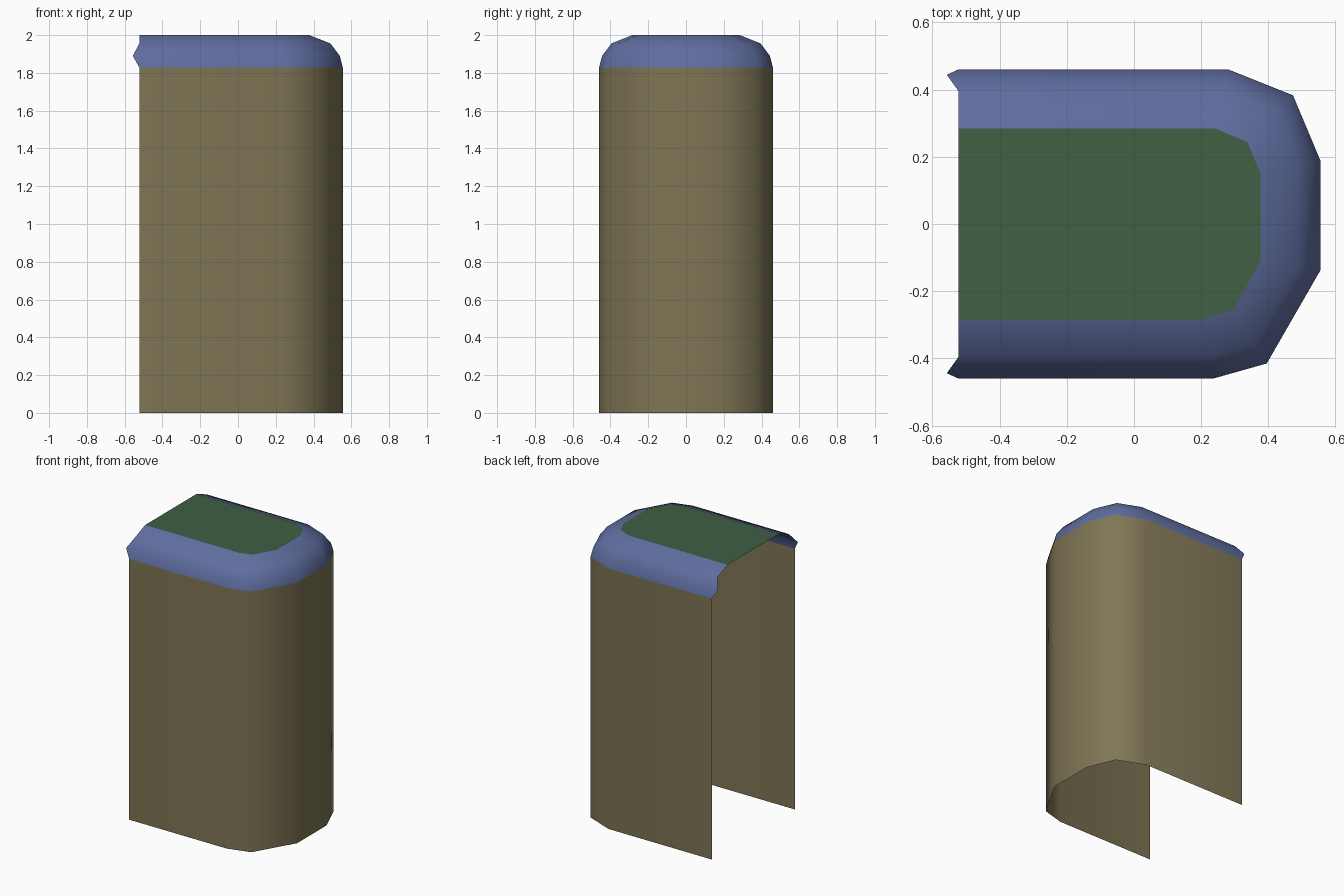
import bpy

if "Cube" in bpy.data.objects:
    bpy.data.objects.remove(bpy.data.objects["Cube"])

# Plan outlines, running from the open end on the +y side round to the -y side
OUTER = [(-0.522, 0.46), (0.28, 0.46), (0.473, 0.383), (0.555, 0.188),
         (0.555, -0.137), (0.395, -0.415), (0.235, -0.46), (-0.522, -0.46)]
INNER = [(-0.522, 0.284), (0.242, 0.284), (0.337, 0.244), (0.377, 0.15),
         (0.377, -0.11), (0.295, -0.255), (0.205, -0.284), (-0.522, -0.284)]


def ring(t, z, end_x=-0.522):
    """Blend between the outer and inner outline at height z."""
    pts = [(a[0] + (b[0] - a[0]) * t, a[1] + (b[1] - a[1]) * t, z)
           for a, b in zip(OUTER, INNER)]
    for i in (0, -1):
        pts[i] = (end_x, pts[i][1], z)
    return pts


def make_part(name, verts, faces, color, smooth):
    mesh = bpy.data.meshes.new(name)
    mesh.from_pydata(verts, [], faces)
    mesh.polygons.foreach_set("use_smooth", [smooth] * len(mesh.polygons))
    mat = bpy.data.materials.new(name + "_colour")
    mat.diffuse_color = color
    mat.use_nodes = True
    mat.node_tree.nodes["Principled BSDF"].inputs["Base Color"].default_value = mat.diffuse_color
    mesh.materials.append(mat)
    obj = bpy.data.objects.new(name, mesh)
    bpy.context.collection.objects.link(obj)
    return obj


def loft(name, rings, color):
    """Skin open strips between successive rings, facing outward."""
    n = len(OUTER)
    faces = [(r * n + i, (r + 1) * n + i, (r + 1) * n + i + 1, r * n + i + 1)
             for r in range(len(rings) - 1) for i in range(n - 1)]
    return make_part(name, sum(rings, []), faces, color, True)


# Thin wall, open at the bottom and at the -x end
loft("wall", [ring(0, 0), ring(0, 1.828)], (0.21, 0.18, 0.09, 1))

# Rounded shoulder with the flared lip at the open end
loft("rounded_rim", [ring(0, 1.828), ring(0.09, 1.89, -0.557),
                     ring(0.37, 1.956), ring(1, 2.0)], (0.115, 0.155, 0.35, 1))

# Flat top panel
make_part("top_panel", ring(1, 2.0), [tuple(reversed(range(len(INNER))))],
          (0.05, 0.115, 0.06, 1), False)
